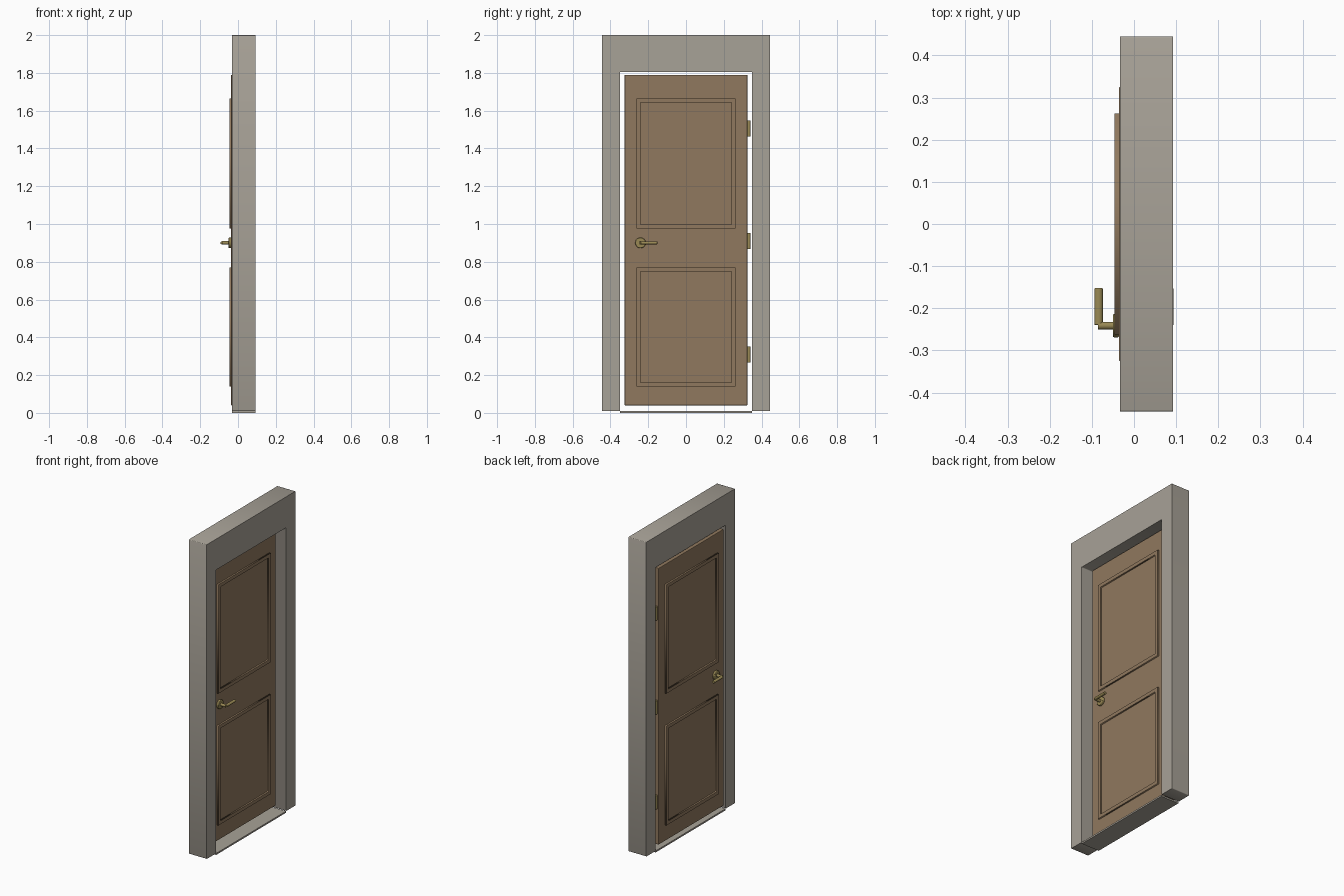
import bpy
from math import pi
from mathutils import Vector

cube = bpy.data.objects.get("Cube")
if cube:
    bpy.data.objects.remove(cube, do_unlink=True)


def material(name, r, g, b):
    m = bpy.data.materials.new(name)
    m.use_nodes = True
    m.diffuse_color = (r, g, b, 1)
    m.node_tree.nodes["Principled BSDF"].inputs["Base Color"].default_value = (r, g, b, 1)
    return m


STONE = material("warm grey", 0.39, 0.36, 0.31)
WOOD = material("brown wood", 0.28, 0.19, 0.112)
BRASS = material("dull brass", 0.32, 0.25, 0.09)


def finish(name, mat, bevel=0.0, smooth=False):
    o = bpy.context.object
    o.name = name
    o.data.materials.append(mat)
    bpy.ops.object.transform_apply(location=False, rotation=True, scale=True)
    if bevel:
        b = o.modifiers.new("soft edges", "BEVEL")
        b.width = bevel
        b.segments = 2
    if smooth:
        bpy.ops.object.shade_smooth_by_angle()
    return o


def box(name, lo, hi, mat, bevel=0.0):
    lo, hi = Vector(lo), Vector(hi)
    bpy.ops.mesh.primitive_cube_add(size=1, location=(lo + hi) / 2)
    bpy.context.object.scale = hi - lo
    return finish(name, mat, bevel)


def rod(name, centre, radius, length, axis, mat, bevel=0.0, flat=1.0):
    turn = {"x": (0, pi / 2, 0), "y": (pi / 2, 0, 0), "z": (0, 0, 0)}[axis]
    bpy.ops.mesh.primitive_cylinder_add(vertices=32, radius=radius, depth=length,
                                        location=centre, rotation=turn)
    bpy.context.object.scale.y = flat
    return finish(name, mat, bevel, True)


def prism(name, loops, x0, x1, mat, bevel=0.0):
    """Extrude closed y-z outlines along x; a second outline makes a hole."""
    curve = bpy.data.curves.new(name, "CURVE")
    curve.dimensions = "2D"
    curve.fill_mode = "BOTH"
    curve.extrude = (x1 - x0) / 2
    for pts in loops:
        s = curve.splines.new("POLY")
        s.points.add(len(pts) - 1)
        for p, (y, z) in zip(s.points, pts):
            p.co = (y, z, 0, 1)
        s.use_cyclic_u = True
    o = bpy.data.objects.new(name, curve)
    bpy.context.collection.objects.link(o)
    o.rotation_euler = (pi / 2, 0, pi / 2)
    o.location.x = (x0 + x1) / 2
    bpy.ops.object.select_all(action="DESELECT")
    o.select_set(True)
    bpy.context.view_layer.objects.active = o
    bpy.ops.object.convert(target="MESH")
    return finish(name, mat, bevel)


def rect(y, z0, z1):
    return [(-y, z0), (y, z0), (y, z1), (-y, z1)]


# Surround: one upside-down U, with a thin sill across the opening
OUT, IN, HEAD, FOOT = 0.445, 0.35, 1.805, 0.01
prism("door_frame", [[(-OUT, FOOT), (-IN, FOOT), (-IN, HEAD), (IN, HEAD),
                      (IN, FOOT), (OUT, FOOT), (OUT, 2), (-OUT, 2)]],
      -0.033, 0.092, STONE, 0.004)
box("threshold", (-0.033, -IN, 0), (0.092, IN, FOOT), STONE)

# Door leaf
FACE = 0.036
box("door_leaf", (-FACE, -0.325, 0.04), (FACE, 0.325, 1.79), WOOD, 0.003)

# Panels, mouldings and handles on both faces
for side, label in ((-1, "outer"), (1, "inner")):
    for z0, z1, level in ((0.14, 0.77, "lower"), (0.975, 1.665, "upper")):
        near, far = sorted((side * FACE, side * (FACE + 0.01)))
        edge = 0.022
        prism(f"{label}_{level}_moulding",
              [rect(0.262, z0, z1), rect(0.262 - edge, z0 + edge, z1 - edge)],
              near, far, WOOD)
        px = sorted((side * (FACE - 0.005), side * (FACE + 0.004)))
        gap = edge + 0.004
        box(f"{label}_{level}_panel", (px[0], -0.262 + gap, z0 + gap),
            (px[1], 0.262 - gap, z1 - gap), WOOD)

    hy, hz = -0.241, 0.9
    rod(f"{label}_handle_rose", (side * 0.043, hy, hz), 0.028, 0.014, "x", BRASS, 0.003)
    rod(f"{label}_handle_stem", (side * 0.065, hy, hz), 0.009, 0.04, "x", BRASS)
    rod(f"{label}_handle_lever", (side * 0.084, -0.196, hz), 0.01, 0.088, "y",
        BRASS, 0.002, 0.8)

# Hinges in the gap beside the leaf
for i, z in enumerate((0.31, 0.91, 1.505)):
    rod(f"hinge_{i + 1}", (-0.02, 0.332, z), 0.01, 0.085, "z", BRASS)
